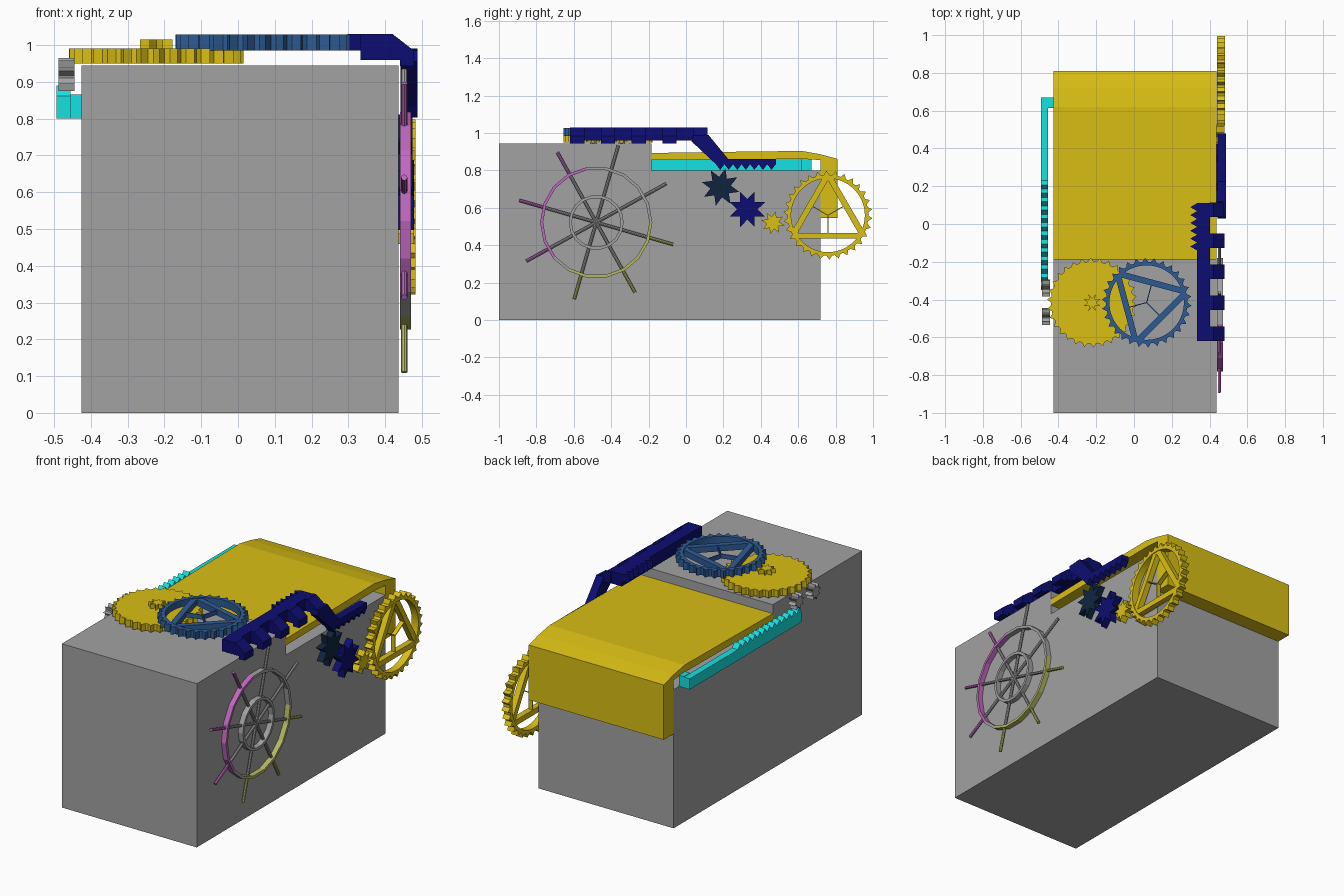
import bpy, bmesh, math
from mathutils import Vector

if "Cube" in bpy.data.objects:
    bpy.data.objects.remove(bpy.data.objects["Cube"])

def material(name, rgb):
    m = bpy.data.materials.new(name)
    m.diffuse_color = (*rgb, 1)
    m.use_nodes = True
    m.node_tree.nodes["Principled BSDF"].inputs["Base Color"].default_value = m.diffuse_color
    return m

GREY = material("stone grey", (.36, .36, .36))
YELLOW = material("yellow", (.70, .52, .007))
CYAN = material("cyan", (.008, .75, .75))
BLUE = material("steel blue", (.027, .105, .30))
NAVY = material("navy", (.004, .004, .17))
SLATE = material("dark slate", (.005, .018, .05))
PINK = material("pink", (.52, .14, .52))
OLIVE = material("olive", (.46, .48, .13))

def finish(name, bm, *mats):
    bmesh.ops.recalc_face_normals(bm, faces=bm.faces)
    me = bpy.data.meshes.new(name)
    bm.to_mesh(me)
    bm.free()
    for m in mats:
        me.materials.append(m)
    ob = bpy.data.objects.new(name, me)
    bpy.context.collection.objects.link(ob)
    return ob

AXES = {'x': lambda u, v, w: (w, u, v),
        'y': lambda u, v, w: (u, w, v),
        'z': lambda u, v, w: (u, v, w)}

def prism(name, pts, w0, w1, axis, mat, hole=None):
    """Extrude a 2D outline along an axis; hole has as many points as pts."""
    bm = bmesh.new()
    def loop(ps, w):
        return [bm.verts.new(AXES[axis](u, v, w)) for u, v in ps]
    def skin(a, b):
        n = len(a)
        for i in range(n):
            j = (i + 1) % n
            bm.faces.new((a[i], a[j], b[j], b[i]))
    lo, hi = loop(pts, w0), loop(pts, w1)
    skin(lo, hi)
    if hole:
        hlo, hhi = loop(hole, w0), loop(hole, w1)
        skin(hlo, hhi)
        skin(lo, hlo)
        skin(hi, hhi)
    else:
        bm.faces.new(lo)
        bm.faces.new(hi)
    return finish(name, bm, mat)

def box(name, x0, x1, y0, y1, z0, z1, mat):
    return prism(name, [(x0, y0), (x1, y0), (x1, y1), (x0, y1)], z0, z1, 'z', mat)

def polar(c, r, deg):
    a = math.radians(deg)
    return (c[0] + r * math.cos(a), c[1] + r * math.sin(a))

FLAT = ((0, 0), (.32, 0), (.66, 1))   # small teeth with flat valleys
STAR = ((0, 0), (.5, 1))              # sharp star points

def gear(name, c, root, tip, n, w0, w1, axis, mat, inner=None, shape=FLAT, phase=0):
    spec = [(phase + 360 * (i + f) / n, t) for i in range(n) for f, t in shape]
    pts = [polar(c, tip if t else root, a) for a, t in spec]
    hole = [polar(c, inner, a) for a, t in spec] if inner else None
    return prism(name, pts, w0, w1, axis, mat, hole)

def triangle_gear(name, c, w0, w1, axis, mat, turn):
    """Toothed ring braced by a triangle with fine inner spokes."""
    gear(name + "_ring", c, .216, .238, 30, w0, w1, axis, mat, inner=.197)
    corners = [turn + 120 * k for k in range(3)]
    outer = [polar(c, .208, a + s) for a in corners for s in (-7, 7)]
    inner = [polar(c, .184, a + s) for a in corners for s in (-.5, .5)]
    d = (w1 - w0) * .1
    prism(name + "_triangle", outer, w0 + d, w1 - d, axis, mat, inner)
    for a in corners:
        side = polar((0, 0), .0025, a + 150)
        e = polar(c, .1, a + 60)
        prism(name + "_fine_spoke", [(p[0] + s * side[0], p[1] + s * side[1])
              for p, s in ((c, -1), (e, -1), (e, 1), (c, 1))],
              w0 + 2 * d, w1 - 2 * d, axis, mat)

def teeth(a0, a1, n, base, tip):
    """Zigzag points of a rack edge running from a0 to a1."""
    step = (a1 - a0) / n
    pts = [(a0, base)]
    for i in range(n):
        pts += [(a0 + (i + .5) * step, tip), (a0 + (i + 1) * step, base)]
    return pts

# Stepped chest body
prism("chest_body", [(-1, 0), (.72, 0), (.72, .80), (-.185, .80), (-.185, .945), (-1, .945)],
      -.425, .437, 'x', GREY)

# Lid plate with rounded bend and hanging back flap
prism("lid", [(-.185, .855), (-.185, .893), (.2, .899), (.62, .904), (.72, .886), (.81, .862),
              (.81, .545), (.72, .545), (.72, .855), (.62, .862)],
      -.425, .437, 'x', YELLOW)

# Cyan rack on the left with a bracket to the lid
prism("left_rack", [(-.35, .80), (.67, .80), (.67, .862)] + teeth(.23, -.35, 13, .862, .89),
      -.493, -.455, 'x', CYAN)
box("left_rack_bracket", -.456, -.425, .615, .67, .80, .865, CYAN)

# Two small grey pinions above the rack
for y in (-.338, -.489):
    gear("left_pinion", (y, .92), .028, .046, 8, -.488, -.445, 'x', GREY, phase=5)

# Flat gears on the top
gear("top_solid_gear", (-.222, -.416), .218, .238, 30, .95, .99, 'z', YELLOW)
gear("top_pinion", (-.222, -.416), .022, .048, 8, .988, 1.015, 'z', YELLOW, shape=STAR)
triangle_gear("top_braced_gear", (.067, -.416), .985, 1.028, 'z', BLUE, 15)

# Navy sliding bar: beam, inner teeth, outer cogs
box("slide_beam", .333, .402, -.62, .11, .96, 1.03, NAVY)
prism("slide_inner_teeth", [(x, y) for y, x in teeth(-.14, .11, 6, .334, .298)],
      .985, 1.03, 'z', NAVY)
COG = [(.40, .96), (.40, 1.03), (.42, 1.03), (.478, .985), (.478, .943), (.44, .943), (.44, .96)]
for k in range(5):
    y = -.62 + .1645 * k
    prism("slide_cog", COG, y, y + .077, 'y', NAVY)

# Navy arm stepping down to the lower rack
prism("slide_arm", [(.03, .955), (.035, .985), (.12, .99), (.225, .862), (.48, .862)]
      + teeth(.48, .16, 7, .833, .803), .442, .488, 'x', NAVY)

# Gear train on the right side
gear("slate_star_gear", (.185, .711), .055, .103, 8, .437, .475, 'x', SLATE, shape=STAR, phase=8)
gear("navy_star_gear", (.328, .592), .055, .103, 8, .437, .478, 'x', NAVY, shape=STAR, phase=0)
gear("side_pinion", (.465, .52), .033, .063, 8, .437, .478, 'x', YELLOW, shape=STAR, phase=10)
triangle_gear("side_braced_gear", (.759, .56), .44, .482, 'x', YELLOW, 90)

# Ship-style hand wheel on the right, coloured by direction
HUB = (-.48, .522)

def paint(ob, rmin):
    for m in (PINK, OLIVE):
        ob.data.materials.append(m)
    for f in ob.data.polygons:
        y, z = f.center.y - HUB[0], f.center.z - HUB[1]
        a = math.degrees(math.atan2(z, y)) % 360
        if math.hypot(y, z) > rmin:
            f.material_index = 1 if 105 < a < 222 else 2 if 240 < a < 355 else 0

for name, r in (("wheel_rim", .292), ("wheel_inner_ring", .139)):
    rim = [polar(HUB, r + .008, i * 20) for i in range(18)]
    hole = [polar(HUB, r - .008, i * 20) for i in range(18)]
    paint(prism(name, rim, .44, .47, 'x', GREY, hole), .25)

def rod(name, r0, r1, deg):
    bm = bmesh.new()
    bmesh.ops.create_cone(bm, cap_ends=True, segments=8, radius1=.0085, radius2=.0085, depth=r1 - r0)
    y, z = polar((0, 0), 1, deg)
    q = Vector((0, y, z)).to_track_quat('Z', 'Y')
    my, mz = polar(HUB, (r0 + r1) / 2, deg)
    for v in bm.verts:
        v.co = q @ v.co + Vector((.452, my, mz))
    return finish(name, bm, GREY)

for k in range(8):
    a = 29 + 45 * k
    rod("wheel_spoke", 0, .295, a)
    paint(rod("wheel_handle", .29, .428, a), .25)
